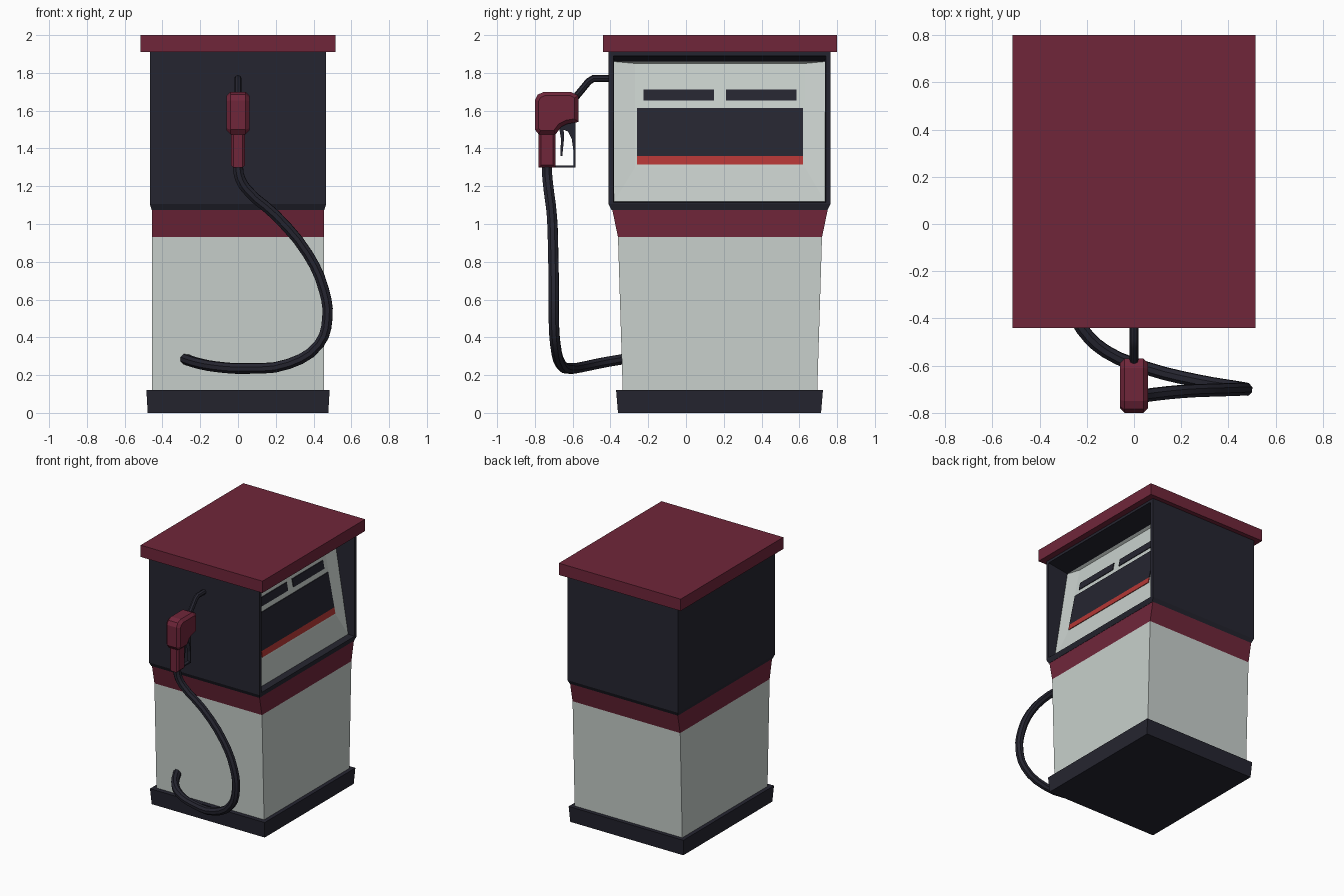
import bpy, bmesh

if "Cube" in bpy.data.objects:
    bpy.data.objects.remove(bpy.data.objects["Cube"])


def material(name, r, g, b):
    lin = [((c / 255 + 0.055) / 1.055) ** 2.4 for c in (r, g, b)]
    m = bpy.data.materials.new(name)
    m.diffuse_color = (*lin, 1)
    m.use_nodes = True
    m.node_tree.nodes["Principled BSDF"].inputs["Base Color"].default_value = m.diffuse_color
    return m


MAROON = material("maroon", 112, 38, 58)
DARK = material("charcoal", 37, 37, 48)
LIGHT = material("light grey", 200, 208, 204)
RED = material("red", 178, 54, 52)


def make(name, bm, *mats):
    bmesh.ops.recalc_face_normals(bm, faces=bm.faces)
    me = bpy.data.meshes.new(name)
    bm.to_mesh(me)
    bm.free()
    ob = bpy.data.objects.new(name, me)
    bpy.context.collection.objects.link(ob)
    for m in mats:
        me.materials.append(m)
    return ob


def bridge(bm, a, b):
    return [bm.faces.new((a[i], a[(i + 1) % 4], b[(i + 1) % 4], b[i])) for i in range(4)]


def stack(rings):
    """Loft rectangular rings given as (z, half width, y min, y max)."""
    bm = bmesh.new()
    loops = [[bm.verts.new(p) for p in ((-w, a, z), (w, a, z), (w, b, z), (-w, b, z))]
             for z, w, a, b in rings]
    faces = [bridge(bm, lo, hi) for lo, hi in zip(loops, loops[1:])]
    bm.faces.new(loops[0])
    bm.faces.new(loops[-1])
    return bm, loops, faces


# Stacked cabinet sections
make("base", stack([(0, .478, -.36, .715), (.12, .485, -.37, .725)])[0], DARK)
make("lower_cabinet", stack([(.12, .455, -.335, .695), (.93, .455, -.36, .72)])[0], LIGHT)
make("belt", stack([(.93, .455, -.36, .72), (1.075, .455, -.39, .75)])[0], MAROON)
make("roof", stack([(1.91, .515, -.44, .8), (2, .515, -.44, .8)])[0], MAROON)

# Upper cabinet with a recessed, tilted display panel on the right side
SX = .467
bm, loops, faces = stack([(1.075, .457, -.395, .75), (1.105, SX, -.41, .765), (1.91, SX, -.41, .765)])
bm.faces.remove(faces[1][1])


def side_ring(y0, y1, z0, z1, d0, d1):
    return [bm.verts.new(p) for p in ((SX - d0, y0, z0), (SX - d0, y1, z0),
                                      (SX - d1, y1, z1), (SX - d1, y0, z1))]


frame = [loops[1][1], loops[1][2], loops[2][2], loops[2][1]]
opening = side_ring(-.385, .74, 1.115, 1.89, 0, 0)
panel = side_ring(-.38, .735, 1.12, 1.86, .05, .17)
inner = side_ring(-.27, .63, 1.30, 1.85, .08, .19)
bridge(bm, frame, opening)
bridge(bm, opening, panel)
for f in bridge(bm, panel, inner) + [bm.faces.new(inner)]:
    f.material_index = 1
make("upper_cabinet", bm, DARK, LIGHT)


# Thin plates lying on the display panel
def plate(name, y0, y1, z0, z1, mat):
    bm = bmesh.new()
    rings = []
    for lift in (-.002, .006):
        rings.append([bm.verts.new((SX - .08 - .2 * (z - 1.30) + lift, y, z))
                      for y, z in ((y0, z0), (y1, z0), (y1, z1), (y0, z1))])
    bridge(bm, *rings)
    for r in rings:
        bm.faces.new(r)
    make(name, bm, mat)


plate("display_screen", -.26, .62, 1.36, 1.615, DARK)
plate("display_stripe", -.26, .62, 1.315, 1.36, RED)
for i, y in enumerate((-.225, .213)):
    plate(f"display_slot_{i + 1}", y, y + .372, 1.653, 1.713, DARK)


# Nozzle parts: side profiles (y, z) extruded across x
def extrude(name, pts, half, mat, bevel=0):
    bm = bmesh.new()
    f = bm.faces.new([bm.verts.new((-half, y, z)) for y, z in pts])
    ext = bmesh.ops.extrude_face_region(bm, geom=[f])["geom"]
    bmesh.ops.translate(bm, vec=(2 * half, 0, 0),
                        verts=[v for v in ext if isinstance(v, bmesh.types.BMVert)])
    if bevel:
        rim = [e for e in bm.edges if abs(e.verts[0].co.x - e.verts[1].co.x) < 1e-6]
        bmesh.ops.bevel(bm, geom=rim, offset=bevel, segments=1, affect='EDGES')
    make(name, bm, mat)


extrude("nozzle_head", [(-.80, 1.50), (-.80, 1.655), (-.785, 1.685), (-.75, 1.70), (-.61, 1.70),
                        (-.57, 1.68), (-.57, 1.54), (-.63, 1.53), (-.66, 1.515),
                        (-.69, 1.475), (-.78, 1.475)], .06, MAROON, .02)
extrude("nozzle_handle", [(-.78, 1.30), (-.78, 1.50), (-.69, 1.50), (-.69, 1.30)], .038, MAROON, .013)
extrude("trigger_guard", [(-.70, 1.30), (-.585, 1.30), (-.585, 1.545), (-.66, 1.53), (-.65, 1.50),
                          (-.625, 1.49), (-.605, 1.45), (-.595, 1.38), (-.595, 1.31),
                          (-.70, 1.31)], .014, DARK)
extrude("trigger", [(-.675, 1.53), (-.65, 1.53), (-.645, 1.46), (-.655, 1.36),
                    (-.665, 1.36), (-.662, 1.45)], .01, DARK)


# Round tubes along a path
def tube(name, pts, radius, kind, mat):
    cu = bpy.data.curves.new(name, 'CURVE')
    cu.dimensions = '3D'
    cu.bevel_depth = radius
    cu.bevel_resolution = 2
    cu.resolution_u = 3
    cu.use_fill_caps = True
    sp = cu.splines.new(kind)
    if kind == 'BEZIER':
        sp.bezier_points.add(len(pts) - 1)
        for bp, p in zip(sp.bezier_points, pts):
            bp.co = p
            bp.handle_left_type = bp.handle_right_type = 'AUTO'
    else:
        sp.points.add(len(pts) - 1)
        for sp_pt, p in zip(sp.points, pts):
            sp_pt.co = (*p, 1)
    cu.materials.append(mat)
    ob = bpy.data.objects.new(name, cu)
    bpy.context.collection.objects.link(ob)
    bpy.ops.object.select_all(action='DESELECT')
    ob.select_set(True)
    bpy.context.view_layer.objects.active = ob
    bpy.ops.object.convert(target='MESH')
    bpy.ops.object.shade_smooth_by_angle()


tube("spout", [(0, -.61, 1.64), (0, -.515, 1.755), (0, -.49, 1.77), (0, -.40, 1.77)], .019, 'POLY', DARK)
tube("hose", [(0, -.737, 1.32), (.005, -.735, 1.26), (.04, -.728, 1.19), (.2, -.71, 1.045),
              (.37, -.703, .84), (.455, -.70, .65), (.473, -.70, .50), (.43, -.692, .365),
              (.27, -.665, .26), (.05, -.61, .235), (-.12, -.54, .245), (-.22, -.445, .265),
              (-.28, -.33, .285)], .029, 'BEZIER', DARK)
